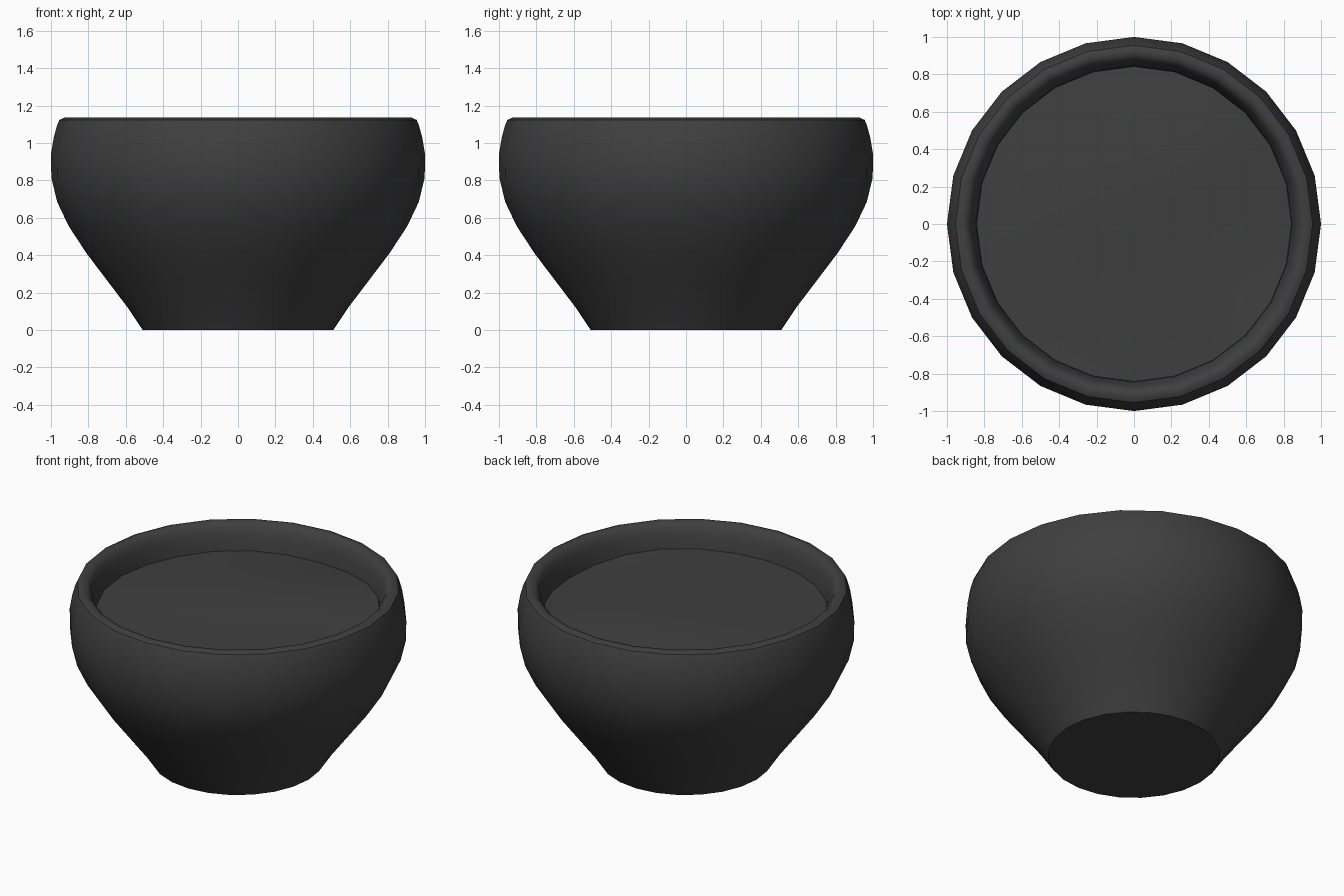
import bpy, bmesh, math

if "Cube" in bpy.data.objects:
    bpy.data.objects.remove(bpy.data.objects["Cube"])

SIDES = 24

dark = bpy.data.materials.new("dark_grey")
dark.diffuse_color = (0.05, 0.05, 0.05, 1)
dark.use_nodes = True
dark.node_tree.nodes["Principled BSDF"].inputs["Base Color"].default_value = dark.diffuse_color


def ring_points(r, z):
    return [(r * math.cos(2 * math.pi * i / SIDES),
             r * math.sin(2 * math.pi * i / SIDES), z) for i in range(SIDES)]


def make_lathe(name, profile, height=None):
    """Spin (r, z) points round z; points at r = 0 become a pole."""
    bm = bmesh.new()
    rings = []
    for r, z in profile:
        pts = [(0, 0, z)] if r == 0 else ring_points(r, z)
        rings.append([bm.verts.new((x, y, pz + (height(x, y) if height else 0)))
                      for x, y, pz in pts])
    for a, b in zip(rings, rings[1:]):
        for i in range(SIDES):
            j = (i + 1) % SIDES
            if len(a) == 1:
                bm.faces.new((a[0], b[j], b[i]))
            elif len(b) == 1:
                bm.faces.new((a[i], a[j], b[0]))
            else:
                bm.faces.new((a[i], a[j], b[j], b[i]))
    mesh = bpy.data.meshes.new(name)
    bm.to_mesh(mesh)
    bm.free()
    obj = bpy.data.objects.new(name, mesh)
    bpy.context.collection.objects.link(obj)
    mesh.materials.append(dark)
    bpy.ops.object.select_all(action='DESELECT')
    obj.select_set(True)
    bpy.context.view_layer.objects.active = obj
    bpy.ops.object.shade_smooth_by_angle(angle=math.radians(40))
    return obj


# Pot: flat base, flared wall, rounded lip and inner wall running below the soil
make_lathe("pot", [
    (0, 0), (0.51, 0), (0.59, 0.12), (0.70, 0.265), (0.81, 0.41), (0.905, 0.555),
    (0.967, 0.685), (0.998, 0.815), (1.0, 0.94), (0.985, 1.03), (0.967, 1.095),
    (0.955, 1.123), (0.93, 1.135), (0.90, 1.13), (0.878, 1.108), (0.862, 1.06),
    (0.845, 0.99), (0.838, 0.90)])


# Soil: a gently uneven disc just below the lip
def bumps(x, y):
    return (0.018 * math.sin(3.1 * x + 1.0) * math.cos(2.7 * y)
            + 0.012 * math.sin(4.3 * y - 2.2 * x))


make_lathe("soil", [(0.842, 0.975), (0.63, 0.98), (0.42, 0.985), (0.21, 0.985), (0, 0.985)],
           bumps)
